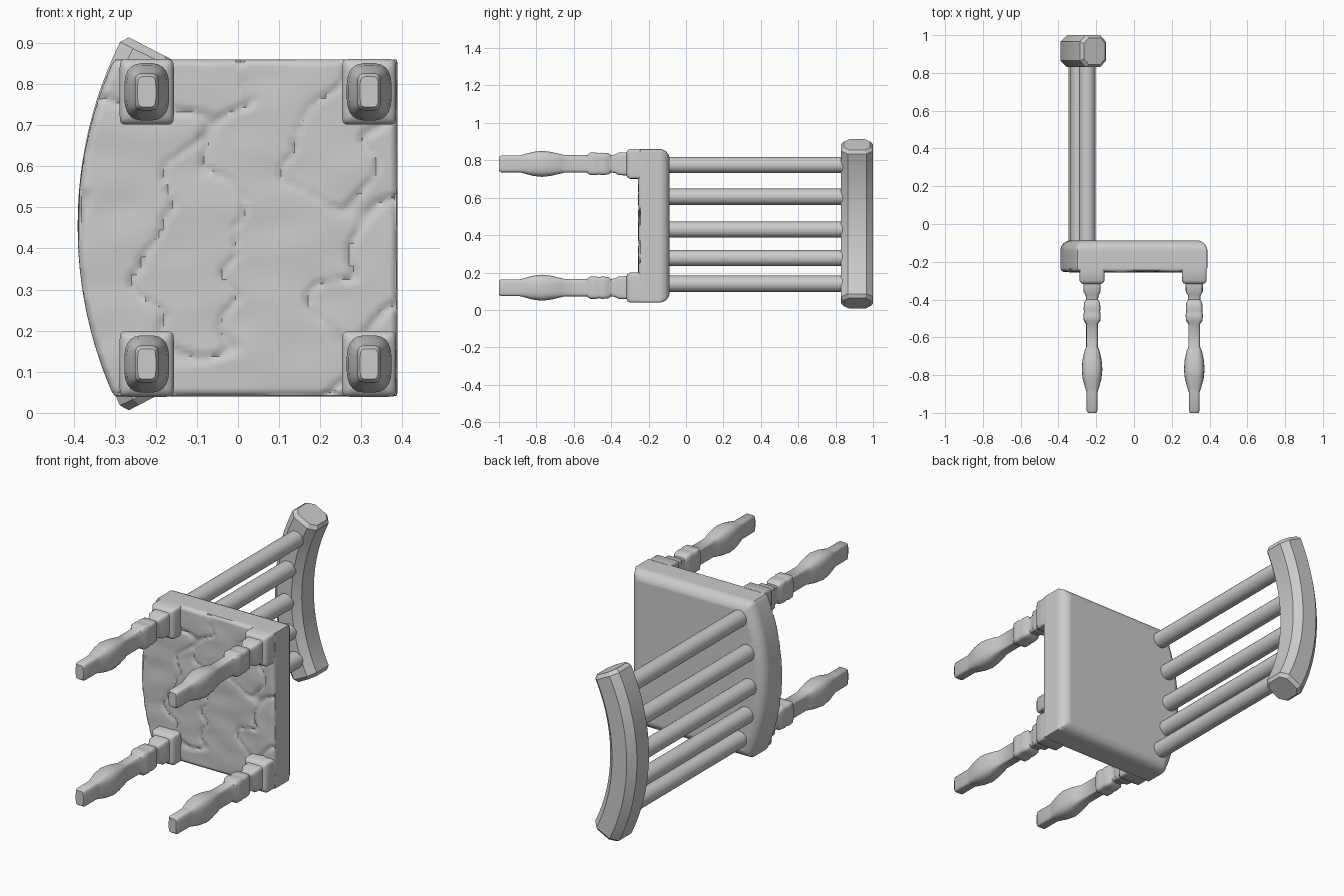
import bpy, bmesh, math
from mathutils import Vector, noise

if "Cube" in bpy.data.objects:
    bpy.data.objects.remove(bpy.data.objects["Cube"])

grey = bpy.data.materials.new("plain grey")
grey.diffuse_color = (0.6, 0.6, 0.6, 1)
grey.use_nodes = True
grey.node_tree.nodes["Principled BSDF"].inputs["Base Color"].default_value = grey.diffuse_color

ARC_X, ARC_Z, ARC_R = 0.61, 0.455, 1.0   # centre and radius of the curved back


def arc(radius, dz):
    """Point (x, z) on a back curve of this radius at height offset dz."""
    return ARC_X - math.sqrt(radius ** 2 - dz ** 2), ARC_Z + dz


def add(name, bm, angle=35):
    bmesh.ops.recalc_face_normals(bm, faces=bm.faces)
    me = bpy.data.meshes.new(name)
    bm.to_mesh(me)
    bm.free()
    me.materials.append(grey)
    ob = bpy.data.objects.new(name, me)
    bpy.context.collection.objects.link(ob)
    bpy.ops.object.select_all(action='DESELECT')
    ob.select_set(True)
    bpy.context.view_layer.objects.active = ob
    bpy.ops.object.shade_smooth_by_angle(angle=math.radians(angle))
    return ob


def loft(bm, rings):
    """Skin closed rings of points and cap both ends."""
    rows = [[bm.verts.new(p) for p in ring] for ring in rings]
    n = len(rows[0])
    for a, b in zip(rows, rows[1:]):
        for i in range(n):
            bm.faces.new((a[i], a[(i + 1) % n], b[(i + 1) % n], b[i]))
    bm.faces.new(rows[0])
    bm.faces.new(rows[-1])


def round_rect(hx, hz, power, n=24):
    """Rounded rectangle outline; a higher power is squarer."""
    pts = []
    for i in range(n):
        t = 2 * math.pi * (i + 0.5) / n
        c, s = math.cos(t), math.sin(t)
        pts.append((hx * math.copysign(abs(c) ** (2 / power), c),
                    hz * math.copysign(abs(s) ** (2 / power), s)))
    return pts


# Seat: straight front and sides, curved rear edge, chamfered top rim
def seat_outline(inset):
    z_half = 0.41 - inset
    pts = [(0.388 - inset, 0.45 - z_half), (0.388 - inset, 0.45 + z_half)]
    for i in range(25):
        x, z = arc(ARC_R - inset, z_half * (1 - i / 12))
        pts.append((x, z - 0.005))
    return pts


bm = bmesh.new()
layers = [(-0.254, 0.012), (-0.242, 0.0), (-0.13, 0.0), (-0.105, 0.012), (-0.088, 0.038)]
loft(bm, [[(x, y, z) for x, z in seat_outline(inset)] for y, inset in layers])
seat = add("seat", bm)
remesh = seat.modifiers.new("dense", 'REMESH')
remesh.mode = 'VOXEL'
remesh.voxel_size = 0.011
bpy.ops.object.modifier_apply(modifier="dense")

# Rough-hewn underside: shallow waves and thin crease lines
for v in seat.data.vertices:
    if v.co.y < -0.245:
        wave = noise.noise(Vector((v.co.x * 7, 3, v.co.z * 11)))
        crease = abs(noise.noise(Vector((v.co.x * 5 + wave * 0.5, 9, v.co.z * 4))))
        v.co.y += 0.005 * wave + 0.010 * max(0, 1 - crease / 0.07)
bpy.ops.object.shade_smooth_by_angle(angle=math.radians(40))

# Legs: square block, turned collars, swelling and slim foot
LEG = [  # y, half width x, half width z, squareness
    (-0.235, 0.066, 0.080, 12), (-0.300, 0.066, 0.080, 12), (-0.313, 0.058, 0.072, 10),
    (-0.318, 0.046, 0.062, 8), (-0.360, 0.045, 0.060, 7), (-0.378, 0.034, 0.050, 6),
    (-0.400, 0.032, 0.046, 6), (-0.415, 0.042, 0.057, 6), (-0.450, 0.045, 0.060, 6),
    (-0.465, 0.043, 0.056, 6), (-0.480, 0.046, 0.060, 6), (-0.512, 0.044, 0.060, 6),
    (-0.530, 0.031, 0.047, 5), (-0.650, 0.031, 0.047, 5), (-0.670, 0.040, 0.052, 4),
    (-0.720, 0.051, 0.064, 3), (-0.770, 0.055, 0.070, 3), (-0.820, 0.050, 0.064, 3),
    (-0.870, 0.036, 0.050, 4), (-0.890, 0.029, 0.045, 5), (-0.988, 0.029, 0.045, 5),
    (-1.000, 0.022, 0.037, 5)]
for where, cx in (("rear", -0.222), ("front", 0.319)):
    for side, cz in (("right", 0.119), ("left", 0.781)):
        bm = bmesh.new()
        loft(bm, [[(cx + x, y, cz + z) for x, z in round_rect(hx, hz, p)]
                  for y, hx, hz, p in LEG])
        add(f"{where}_leg_{side}", bm, 40)

# Back spindles standing along the curve
for i, z in enumerate((0.140, 0.277, 0.430, 0.605, 0.775)):
    x, _ = arc(0.915, z - ARC_Z)
    bm = bmesh.new()
    loft(bm, [[(x + 0.043 * math.cos(t), y, z + 0.043 * math.sin(t))
               for t in (2 * math.pi * k / 24 for k in range(24))]
              for y in (-0.11, 0.86)])
    add(f"back_spindle_{i + 1}", bm)

# Top rail: chamfered bar swept along the same curve
R_IN, R_OUT, Y0, Y1, C = 0.845, 1.0, 0.83, 1.0, 0.035
section = [(R_IN + C, Y0), (R_OUT - C, Y0), (R_OUT, Y0 + C), (R_OUT, Y1 - C),
           (R_OUT - C, Y1), (R_IN + C, Y1), (R_IN, Y1 - C), (R_IN, Y0 + C)]
mid_r, mid_y = (R_IN + R_OUT) / 2, (Y0 + Y1) / 2
END = 0.478
stops = [(-END, 0.82)] + [((END - 0.02) * (i / 12 - 1), 1) for i in range(25)] + [(END, 0.82)]
rings = []
for t, s in stops:
    ring = []
    for r, y in section:
        r, y = mid_r + (r - mid_r) * s, mid_y + (y - mid_y) * s
        ring.append((ARC_X - r * math.cos(t), y, 0.46 + r * math.sin(t)))
    rings.append(ring)
bm = bmesh.new()
loft(bm, rings)
add("top_rail", bm, 30)
